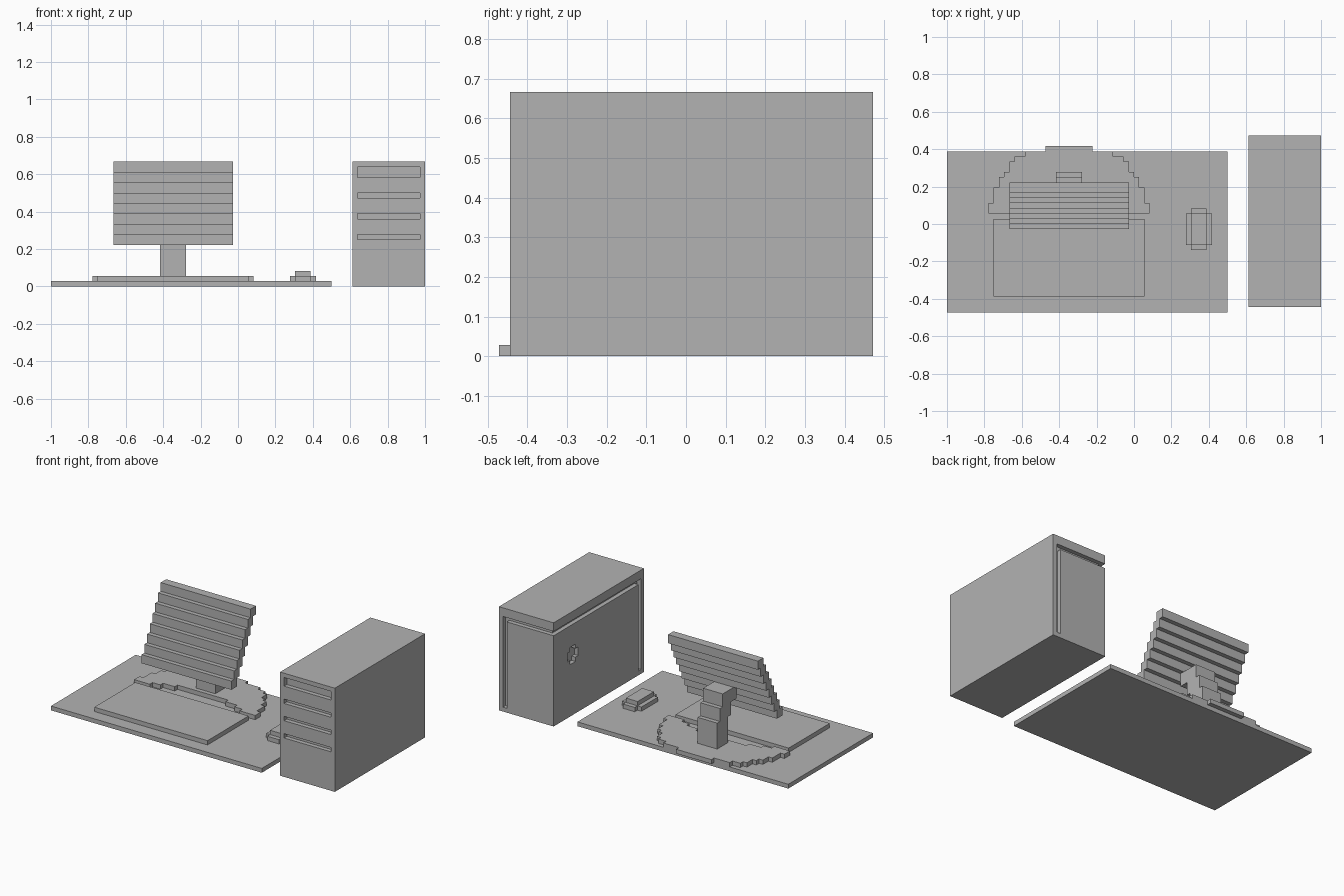
import bpy, bmesh
from mathutils import Vector

if "Cube" in bpy.data.objects:
    bpy.data.objects.remove(bpy.data.objects["Cube"], do_unlink=True)

U = 2 / 72  # one block unit; x counts from the far right edge, y from the centre

grey = bpy.data.materials.new("plain grey")
grey.use_nodes = True
grey.diffuse_color = (0.45, 0.45, 0.45, 1)
grey.node_tree.nodes["Principled BSDF"].inputs["Base Color"].default_value = grey.diffuse_color


def prism(name, outline, lo, hi, axis="z"):
    """Extrude an outline, (x, y) along z or (y, z) along x."""
    def place(a, b, h):
        x, y, z = (a, b, h) if axis == "z" else (h, a, b)
        return Vector((x - 36, y, z)) * U
    bm = bmesh.new()
    face = bm.faces.new([bm.verts.new(place(a, b, lo)) for a, b in outline])
    moved = bmesh.ops.extrude_face_region(bm, geom=[face])["geom"]
    shift = place(0, 0, hi) - place(0, 0, lo)
    bmesh.ops.translate(bm, vec=shift, verts=[v for v in moved if isinstance(v, bmesh.types.BMVert)])
    bmesh.ops.recalc_face_normals(bm, faces=bm.faces)
    mesh = bpy.data.meshes.new(name)
    bm.to_mesh(mesh)
    bm.free()
    mesh.materials.append(grey)
    obj = bpy.data.objects.new(name, mesh)
    bpy.context.collection.objects.link(obj)
    return obj


def box(name, x, y, z):
    return prism(name, [(x[0], y[0]), (x[1], y[0]), (x[1], y[1]), (x[0], y[1])], *z)


def cut(target, x, y, z):
    cutter = box("cutter", x, y, z)
    cutter.hide_render = True
    mod = target.modifiers.new("cut", "BOOLEAN")
    mod.operation, mod.solver, mod.object = "DIFFERENCE", "EXACT", cutter
    bpy.context.view_layer.objects.active = target
    bpy.ops.object.modifier_apply(modifier=mod.name)
    bpy.data.objects.remove(cutter, do_unlink=True)


def mirrored(half, centre):
    """Close a half outline, front to back, by mirroring it in x."""
    return [(centre + w, y) for w, y in half] + [(centre - w, y) for w, y in reversed(half)]


# Desk mat and keyboard
box("desk_mat", (0, 54), (-17, 14), (0, 1))
box("keyboard", (9, 38), (-14, 1), (1, 2))

# Monitor foot: stepped arch with a hollowed front
half = [(6.5, 5), (6.5, 4), (9.5, 4), (9.5, 3), (11.5, 3), (11.5, 2)]
start = 2
for width, end in [(15.5, 4), (14.5, 7), (13.5, 9), (12.5, 10), (11.5, 12), (10.5, 13), (8.5, 14), (4.5, 15)]:
    half += [(width, start), (width, end)]
    start = end
prism("monitor_foot", mirrored(half, 23.5), 1, 2)

# Monitor neck: leans forward in steps up to the screen
neck = [(6, 2), (10, 2), (10, 8), (9, 8), (9, 11), (8, 11), (8, 14), (3, 14), (3, 11), (5, 11), (5, 8), (6, 8)]
prism("monitor_neck", neck, 21, 26, "x")

# Screen: slabs each set one unit further back
back, front = [], []
for i in range(8):
    for z in (8 + 2 * i, 10 + 2 * i):
        front.append((i - 1, z))
        back.append((i + 1, z))
prism("monitor_screen", back + front[::-1], 12, 35, "x")

# Mouse
prism("mouse_body", mirrored([(1.5, -5), (1.5, -4), (2.5, -4), (2.5, 2), (1.5, 2), (1.5, 3)], 48.5), 1, 2)
box("mouse_top", (47, 50), (-4, 2), (2, 3))

# Computer tower
tower = box("computer_tower", (58, 72), (-16, 17), (0, 24))

# Drive slots on the front
for low, high in [(21, 23), (17, 18), (13, 14), (9, 10)]:
    cut(tower, (59, 71), (-17, -15), (low, high))

# Seams around the side and back panels
cut(tower, (57, 59), (-15, 18), (21, 22))
cut(tower, (57, 71), (16, 18), (21, 22))
cut(tower, (57, 59), (-15, -14), (1, 22))
cut(tower, (70, 71), (16, 18), (1, 22))

# Rounded finger hollow on the side panel
cut(tower, (57, 59), (9, 11), (12, 16))
cut(tower, (57, 59), (8, 12), (13, 15))
